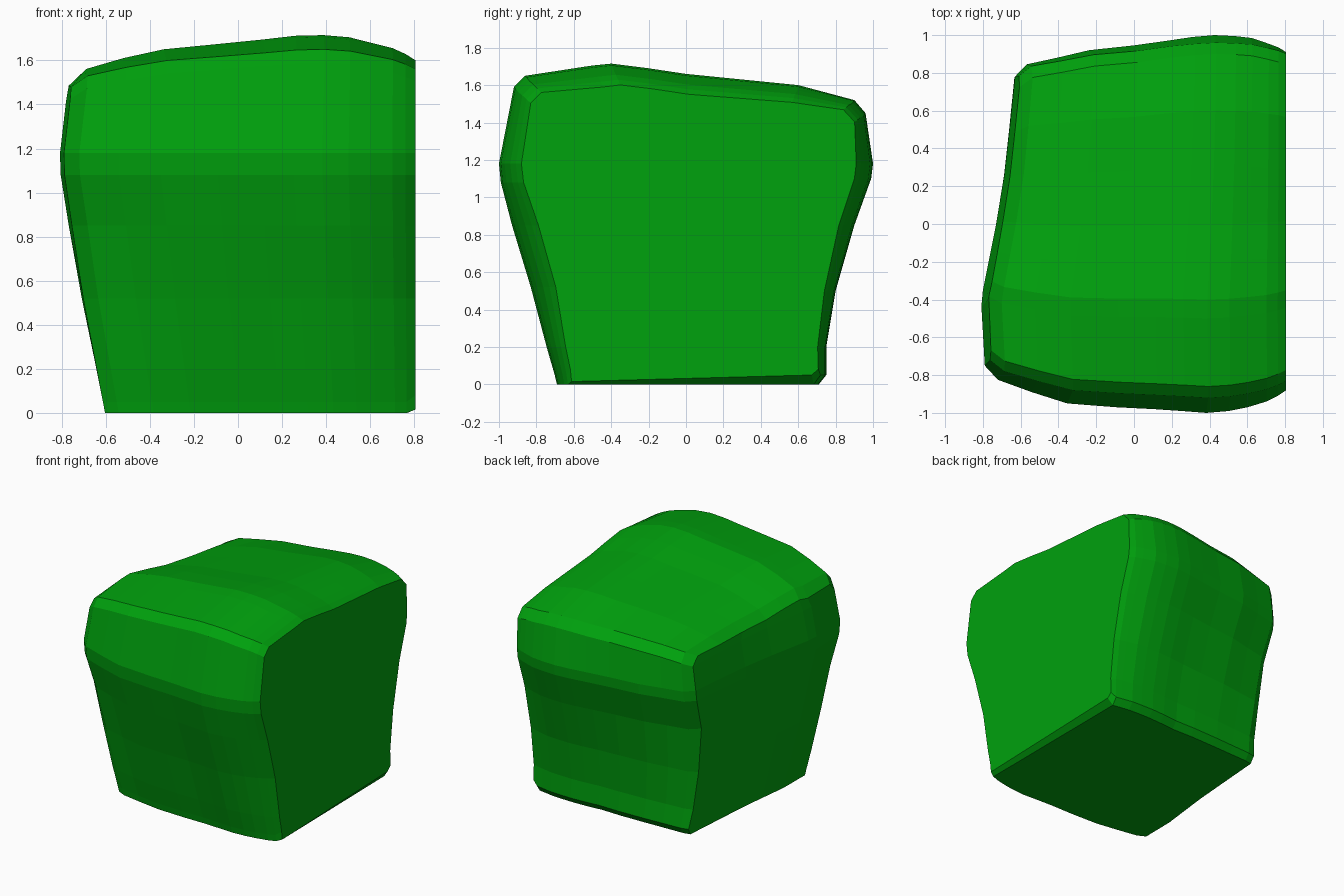
import bpy, bmesh

if "Cube" in bpy.data.objects:
    bpy.data.objects.remove(bpy.data.objects["Cube"])

# Widest cross-section (y, z): front edge, back edge (bottom to top), and top
FRONT = [(-.69, 0), (-.702, .05), (-.745, .2), (-.83, .52), (-.93, .85),
         (-.99, 1.08), (-1, 1.18), (-.92, 1.59), (-.86, 1.65)]
BACK = [(.71, 0), (.75, .05), (.75, .2), (.80, .5), (.90, .85),
        (.99, 1.1), (1, 1.18), (.96, 1.45), (.90, 1.52)]
TOP = [(-.5, 1.705), (-.4, 1.715), (-.2, 1.69), (0, 1.66), (.3, 1.63), (.6, 1.6)]
RING = FRONT + TOP + BACK[::-1]

# Stations along x: position, front inset, back inset, top drop
END = .805
STATIONS = [(-.80, .25, .22, .22), (-.73, .175, .155, .155), (-.55, .11, .12, .105),
            (-.36, .05, .08, .065), (-.1, .03, .055, .04), (.1, .02, .03, .02),
            (.25, .01, .01, .003), (.38, 0, 0, 0), (.5, .01, .005, .01), (.6, .03, .015, .035),
            (.7, .06, .045, .06), (.76, .09, .065, .087), (END, .12, .09, .115)]


def interp(pts, v):
    if v <= pts[0][0]:
        return pts[0][1]
    for (a, p), (b, q) in zip(pts, pts[1:]):
        if v <= b:
            return p + (q - p) * (v - a) / (b - a)
    return pts[-1][1]


def left_x(y, z):
    """Bulging, skewed left side."""
    lean = interp([(0, -.61), (.5, -.71), (1.1, -.81), (1.2, -.81), (1.5, -.77)], z)
    skew = interp([(-.75, .02), (-.4, 0), (0, .08), (.3, .13), (.78, .18)], y)
    return lean + skew * min(1, .6 + .35 * z)


def place(y, z, station):
    x, f, b, t = station
    k = min(1, max(0, (y + .9) / 1.8))
    # How strongly the insets act at each height
    if x > 0:
        wf = interp([(0, .8), (.4, 1.15), (.75, 1.25), (1.1, 1), (1.2, 1), (1.5, .75)], z)
        wb = interp([(0, .6), (.75, .9), (1.1, 1), (1.2, 1), (1.4, .65)], z)
    else:
        wf = interp([(0, .5), (.85, 1), (1.2, 1), (1.5, .8)], z)
        wb = interp([(0, .25), (.85, .95), (1.2, 1), (1.4, .8)], z)
    y2 = y + f * (1 - k) * wf - b * k * wb
    # The top drops less towards its front and back edges
    drop = interp([(-.9, .75), (-.5, 1), (0, .95), (.6, .8), (.9, .45)], y)
    z2 = z - t * drop * min(1, max(0, (z - 1.18) / .3))
    if x == END and z < .1:          # small lift along the lower right edge
        z2 = max(z, .01 + .045 * k)
        if z == .05:
            z2 += .03
    lx = left_x(y2, z2)
    return (lx + (END - lx) * (x + .8) / (END + .8), y2, z2)


bm = bmesh.new()
rings = [[bm.verts.new(place(y, z, s)) for y, z in RING] for s in STATIONS]
n = len(RING)
# Skin between the stations, including the underside
for a, b in zip(rings, rings[1:]):
    for i in range(n):
        j = (i + 1) % n
        bm.faces.new((a[i], a[j], b[j], b[i]))
# Flat right side
bm.faces.new(rings[-1])

# Curved left side as a grid spanning front to back
cap, m, c = rings[0], len(FRONT), len(TOP)
rows = []
for i in range(m - 1):
    p, q = cap[i], cap[n - 1 - i]
    row = [p]
    for ty, _ in TOP:
        co = p.co.lerp(q.co, (ty + .86) / 1.76)
        row.append(bm.verts.new((left_x(co.y, co.z), co.y, co.z)))
    rows.append(row + [q])
rows.append(cap[m - 1:m + c + 1])
for r, s in zip(rows, rows[1:]):
    for i in range(c + 1):
        bm.faces.new((r[i], r[i + 1], s[i + 1], s[i]))
# Underside sliver below the left grid
bm.faces.new(rows[0])

bmesh.ops.recalc_face_normals(bm, faces=bm.faces)
mesh = bpy.data.meshes.new("cushion_block")
bm.to_mesh(mesh)
bm.free()
block = bpy.data.objects.new("cushion_block", mesh)
bpy.context.collection.objects.link(block)

# Green finish
green = bpy.data.materials.new("green")
green.diffuse_color = (0, .36, .004, 1)
green.use_nodes = True
green.node_tree.nodes["Principled BSDF"].inputs["Base Color"].default_value = green.diffuse_color
mesh.materials.append(green)
